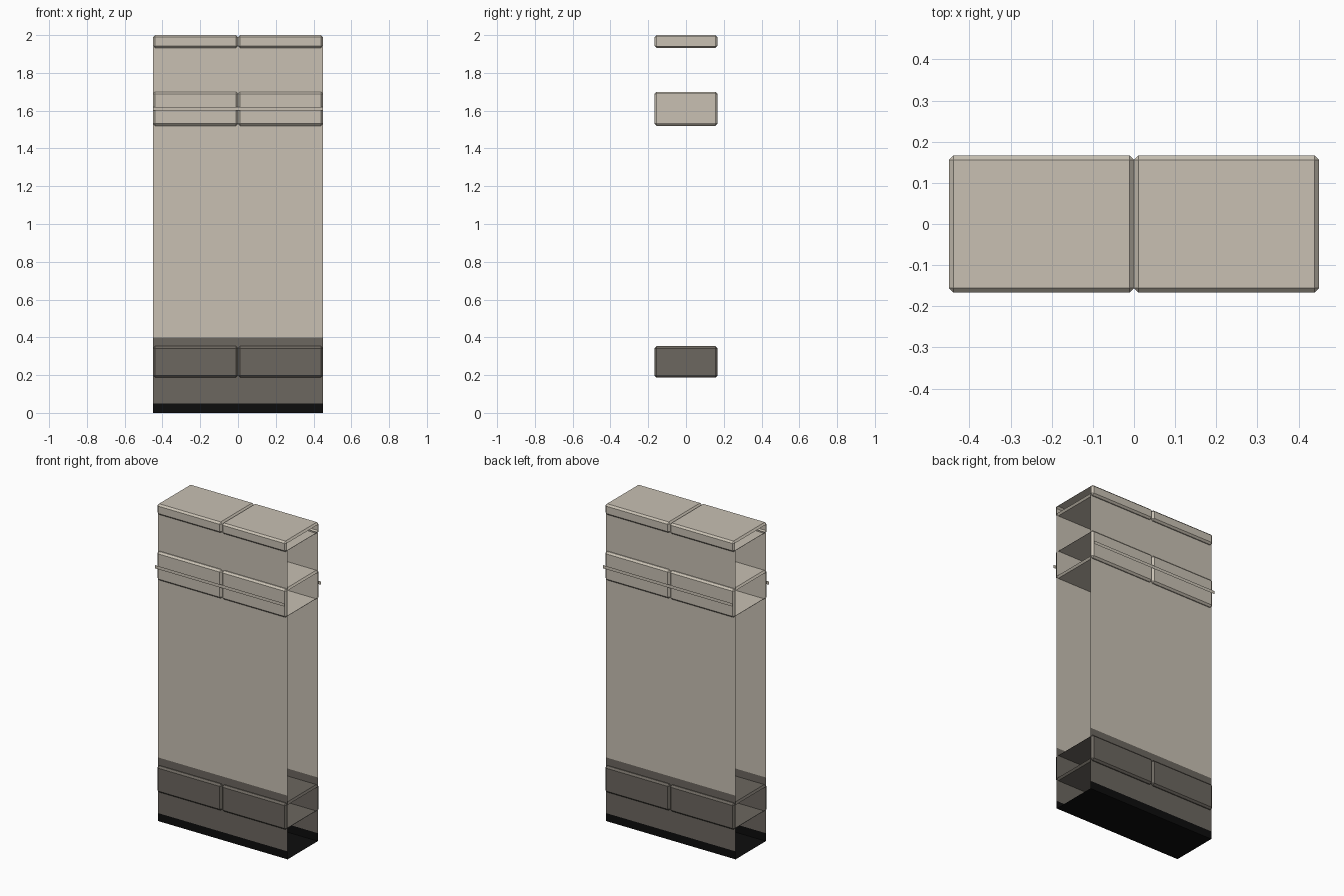
import bpy
import bmesh
from mathutils import Matrix

cube = bpy.data.objects.get("Cube")
if cube:
    bpy.data.objects.remove(cube, do_unlink=True)

HALF_W = 0.45      # half the wall length
WALL_Y = 0.15      # wall sheets
BRICK_Y = 0.167    # projecting blocks
RAIL_Y = 0.18      # thin strip in front of the upper blocks
CHAMFER = 0.011


def material(name, rgb):
    mat = bpy.data.materials.new(name)
    mat.use_nodes = True
    color = (*rgb, 1)
    mat.diffuse_color = color
    mat.node_tree.nodes["Principled BSDF"].inputs["Base Color"].default_value = color
    return mat


stone = material("warm_stone", (0.58, 0.53, 0.45))
plinth = material("dark_plinth", (0.15, 0.135, 0.115))
base = material("black_base", (0.004, 0.004, 0.004))


def add_object(name, bm, mat):
    mesh = bpy.data.meshes.new(name)
    bm.to_mesh(mesh)
    bm.free()
    mesh.materials.append(mat)
    obj = bpy.data.objects.new(name, mesh)
    bpy.context.collection.objects.link(obj)


def sheet(name, side, y, z0, z1, mat):
    """Upright sheet across the full length, facing outward on one side."""
    bm = bmesh.new()
    corners = [(-HALF_W, z0), (HALF_W, z0), (HALF_W, z1), (-HALF_W, z1)]
    bm.faces.new([bm.verts.new((-side * x, side * y, z)) for x, z in corners])
    add_object(name, bm, mat)


def block(name, side, z0, z1, mat):
    """Chamfered half-length block, open at the outer end of the wall."""
    bm = bmesh.new()
    bmesh.ops.create_cube(bm, size=1)
    bm.transform(Matrix.Translation((side * HALF_W / 2, 0, (z0 + z1) / 2))
                 @ Matrix.Diagonal((HALF_W, 2 * BRICK_Y, z1 - z0, 1)))
    bmesh.ops.bevel(bm, geom=bm.edges[:], offset=CHAMFER, segments=1,
                    affect='EDGES', profile=0.5)
    bm.normal_update()
    ends = [f for f in bm.faces if f.normal.x * side > 0.99]
    bmesh.ops.delete(bm, geom=ends, context='FACES')
    add_object(name, bm, mat)


# Front and back wall sheets, banded by height, with the thin rail
for label, side in (("front", -1), ("back", 1)):
    sheet(label + "_base_strip", side, WALL_Y, 0, 0.05, base)
    sheet(label + "_plinth_wall", side, WALL_Y, 0.05, 0.40, plinth)
    sheet(label + "_upper_wall", side, WALL_Y, 0.40, 1.94, stone)
    sheet(label + "_rail", side, RAIL_Y, 1.60, 1.62, stone)

# Rows of blocks, two per row
for label, side in (("left", 1), ("right", -1)):
    block(label + "_plinth_block", side, 0.187, 0.353, plinth)
    block(label + "_band_block", side, 1.52, 1.70, stone)
    block(label + "_coping_block", side, 1.932, 2.0, stone)

# Floor closing the underside
bm = bmesh.new()
bmesh.ops.create_grid(bm, x_segments=1, y_segments=1, size=1)
bm.transform(Matrix.Diagonal((HALF_W, WALL_Y, 1, 1)))
bmesh.ops.reverse_faces(bm, faces=bm.faces[:])
add_object("base_floor", bm, base)
